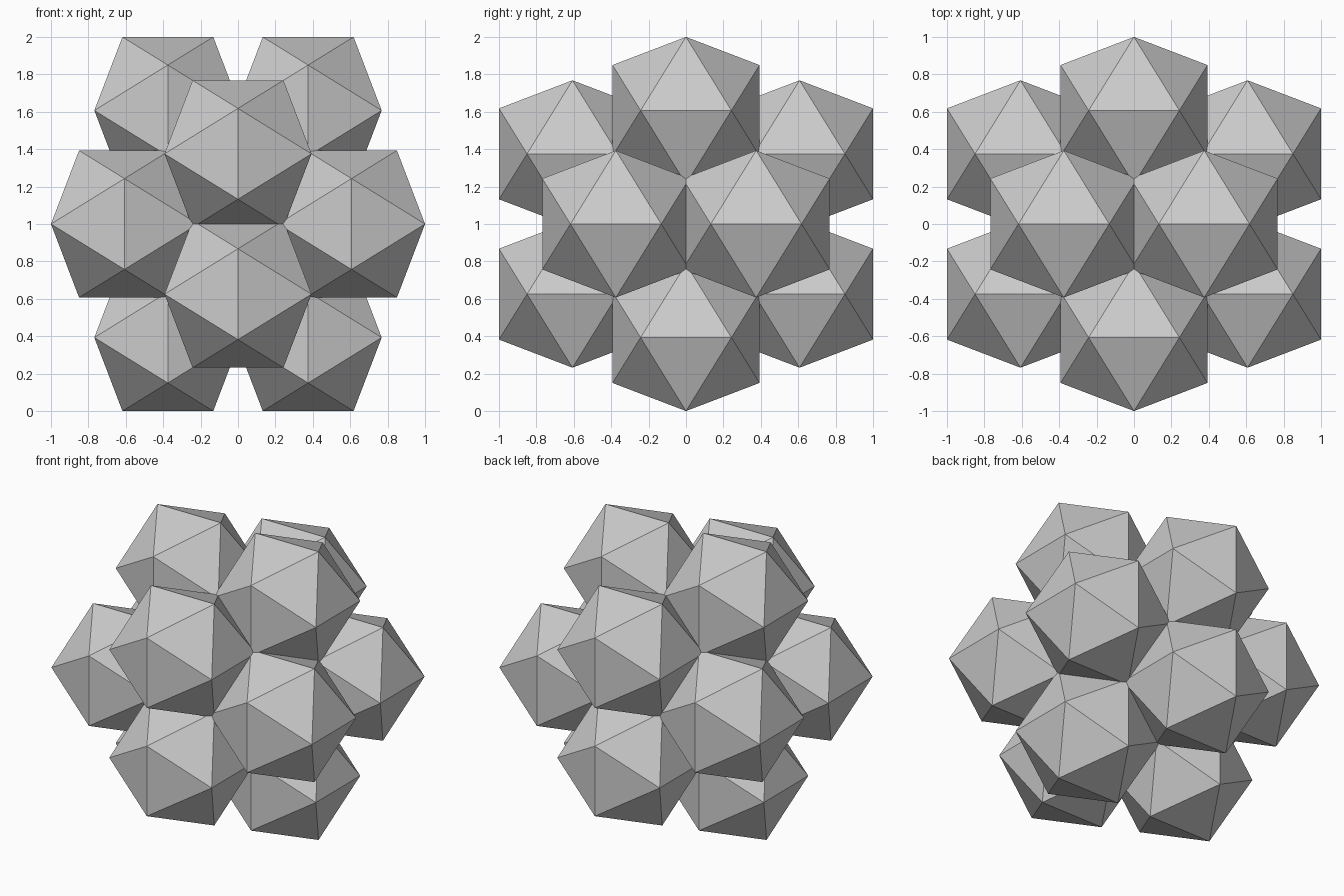
import bpy, bmesh
from mathutils import Vector

if "Cube" in bpy.data.objects:
    bpy.data.objects.remove(bpy.data.objects["Cube"])

PHI = (1 + 5 ** 0.5) / 2
SMALL = 0.393            # half extent of each small icosahedron
RING = 1 - SMALL         # half extent of the icosahedron of centres


def corners(h):
    """Twelve icosahedron corners with half extent h."""
    pts = []
    for a in (-h, h):
        for b in (-h / PHI, h / PHI):
            pts += [Vector((b, 0, a)), Vector((a, b, 0)), Vector((0, a, b))]
    return pts


# one shared icosahedron mesh, wrapped around its corners
bm = bmesh.new()
for p in corners(SMALL):
    bm.verts.new(p)
bmesh.ops.convex_hull(bm, input=bm.verts)
bmesh.ops.recalc_face_normals(bm, faces=bm.faces)
mesh = bpy.data.meshes.new("icosahedron")
bm.to_mesh(mesh)
bm.free()

# a copy at every corner of the larger icosahedron
for i, c in enumerate(corners(RING)):
    ob = bpy.data.objects.new(f"icosahedron_{i + 1}", mesh)
    ob.location = c + Vector((0, 0, 1))
    bpy.context.collection.objects.link(ob)
